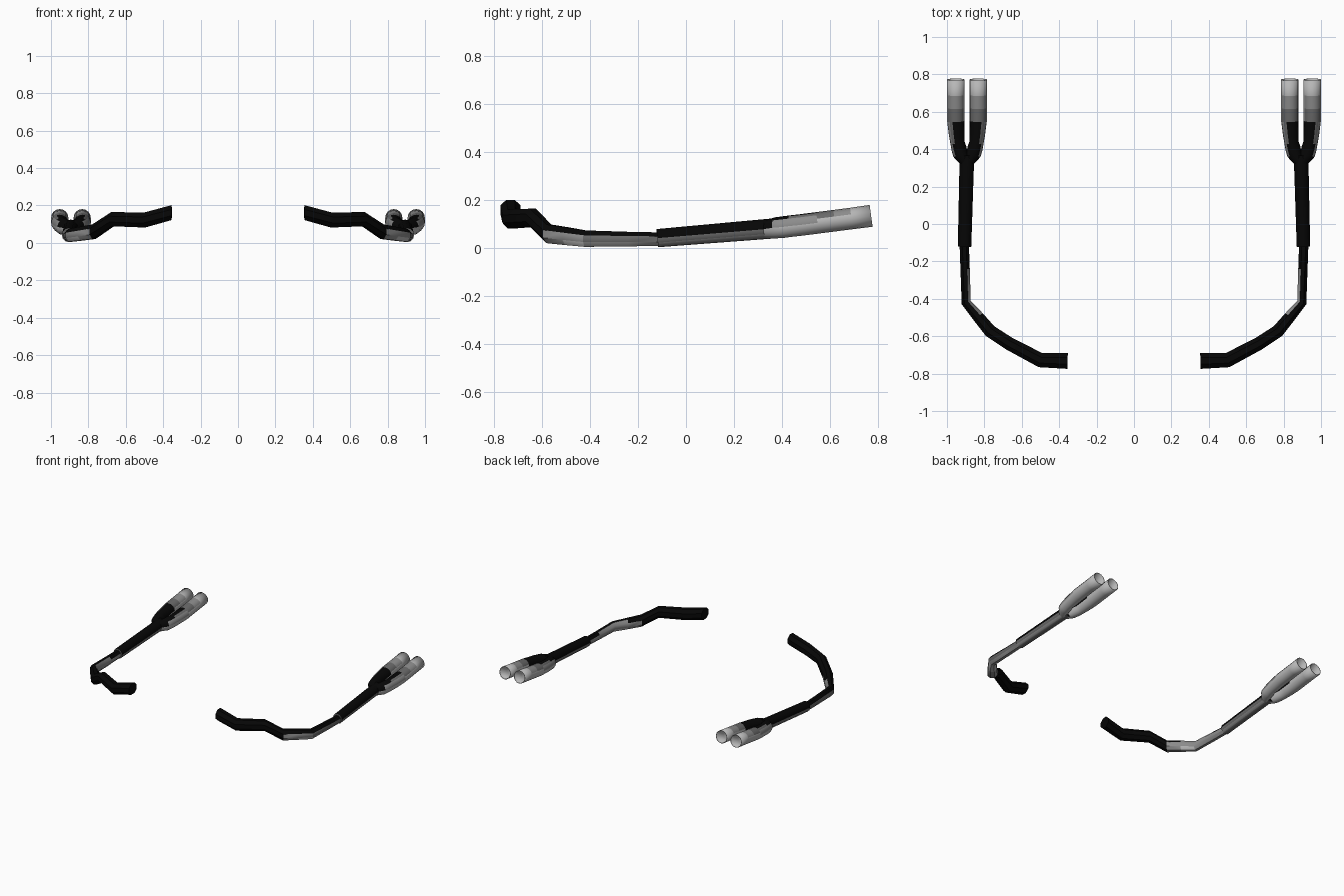
import bpy, bmesh, math
from mathutils import Vector

cube = bpy.data.objects.get("Cube")
if cube:
    bpy.data.objects.remove(cube)


def material(name, value):
    m = bpy.data.materials.new(name)
    m.use_nodes = True
    col = (value, value, value, 1)
    m.diffuse_color = col
    m.node_tree.nodes["Principled BSDF"].inputs["Base Color"].default_value = col
    return m


MATS = [material("soot black", 0.002), material("dark steel", 0.14),
        material("mid steel", 0.26), material("bright steel", 0.47)]
BLACK, DARK, MID, BRIGHT = range(4)


def tube(name, path, sides, turn, rule, upright=False, caps=(True, True)):
    """Loft ellipses (x, y, z, half width, half height) along a path, mirrored over x."""
    bm = bmesh.new()
    pts = [Vector(p[:3]) for p in path]
    rings = []
    for i, p in enumerate(path):
        a = (pts[i] - pts[i - 1]) if i else (pts[1] - pts[0])
        b = (pts[i + 1] - pts[i]) if i < len(pts) - 1 else a
        t = a.normalized() + b.normalized()
        if upright:
            t.z = 0
        t.normalize()
        side = t.cross(Vector((0, 0, 1))).normalized()
        up = side.cross(t)
        ring = []
        for k in range(sides):
            ang = math.tau * (k + turn) / sides
            ring.append(bm.verts.new(pts[i] + side * p[3] * math.cos(ang)
                                     + up * p[4] * math.sin(ang)))
        rings.append(ring)
    for r, s in zip(rings, rings[1:]):
        for k in range(sides):
            n = (k + 1) % sides
            bm.faces.new((r[k], r[n], s[n], s[k]))
    if caps[0]:
        bm.faces.new(rings[0])
    if caps[1]:
        bm.faces.new(rings[-1])
    bmesh.ops.recalc_face_normals(bm, faces=bm.faces)
    # an open tube may be oriented inward, so check against its first ring
    f = bm.faces[0]
    if f.normal.dot(f.calc_center_median() - (pts[0] + pts[1]) / 2) < 0:
        bmesh.ops.reverse_faces(bm, faces=bm.faces)
    bm.normal_update()
    for f in bm.faces:
        f.material_index = rule(f.calc_center_median(), f.normal)
    me = bpy.data.meshes.new(name)
    bm.to_mesh(me)
    bm.free()
    for m in MATS:
        me.materials.append(m)
    ob = bpy.data.objects.new(name, me)
    bpy.context.collection.objects.link(ob)
    if not all(caps):
        wall = ob.modifiers.new("wall", 'SOLIDIFY')
        wall.thickness = 0.004
    mirror = ob.modifiers.new("mirror", 'MIRROR')
    mirror.use_axis[0] = True
    bpy.ops.object.select_all(action='DESELECT')
    ob.select_set(True)
    bpy.context.view_layer.objects.active = ob
    bpy.ops.object.shade_smooth_by_angle(angle=math.radians(40))
    return ob


# Colour rules: sooty on top, bare steel underneath
def header_rule(c, n):
    if c.y < -0.56:
        return BLACK
    if n.z > 0.25:
        # worn strip on the inside of the bend
        worn = n.x < -0.3 and n.z < 0.85 and -0.48 < c.y < -0.25
        return MID if worn else BLACK
    if c.y < -0.42:
        return BRIGHT if n.z < -0.3 and c.y > -0.5 else MID
    return DARK if n.x > 0.8 else MID


def pipe_rule(c, n):
    if n.z > 0.05:
        return BLACK
    return MID if -0.85 < n.z < -0.5 else DARK


def tail_rule(outward):
    def rule(c, n):
        if n.z < 0.1:
            return BRIGHT
        if c.y > 0.55:
            if c.y > 0.69 or n.z < 0.35:
                return BRIGHT
            return MID if c.y > 0.62 else DARK
        # soot fills the fork and fades out towards the flanks
        flank = n.x * outward
        if c.y < 0.37 or flank < 0.35:
            return BLACK
        if flank < 0.75:
            return BLACK if c.y < 0.45 else DARK
        return MID
    return rule


# Bent header pipe
tube("header_pipe", [
    (0.355, -0.732, 0.162, 0.046, 0.043),
    (0.50, -0.728, 0.122, 0.042, 0.043),
    (0.67, -0.638, 0.127, 0.038, 0.041),
    (0.77, -0.572, 0.060, 0.037, 0.042),
    (0.833, -0.496, 0.050, 0.033, 0.040),
    (0.897, -0.42, 0.040, 0.028, 0.037),
    (0.903, -0.24, 0.038, 0.027, 0.033),
    (0.908, -0.10, 0.038, 0.027, 0.030),
], 8, 0.5, header_rule, upright=True)

# Straight middle pipe
tube("middle_pipe", [
    (0.906, -0.12, 0.042, 0.036, 0.038),
    (0.893, 0.37, 0.083, 0.039, 0.042),
], 12, 0, pipe_rule)

# Twin tail pipes, merged at the fork
for name, sign in (("outer_tail_pipe", 1), ("inner_tail_pipe", -1)):
    # distance from fork centre, y, z, half width, half height
    legs = [(0.010, 0.335, 0.079, 0.030, 0.038),
            (0.036, 0.375, 0.085, 0.040, 0.044),
            (0.043, 0.405, 0.088, 0.041, 0.045),
            (0.051, 0.435, 0.092, 0.038, 0.045),
            (0.055, 0.48, 0.097, 0.042, 0.045),
            (0.060, 0.55, 0.106, 0.046, 0.045),
            (0.060, 0.62, 0.115, 0.046, 0.045),
            (0.060, 0.69, 0.124, 0.046, 0.045),
            (0.060, 0.772, 0.135, 0.046, 0.046)]
    path = [(0.893 + sign * d, y, z, w, h) for d, y, z, w, h in legs]
    tube(name, path, 16, 0, tail_rule(sign), caps=(True, False))
